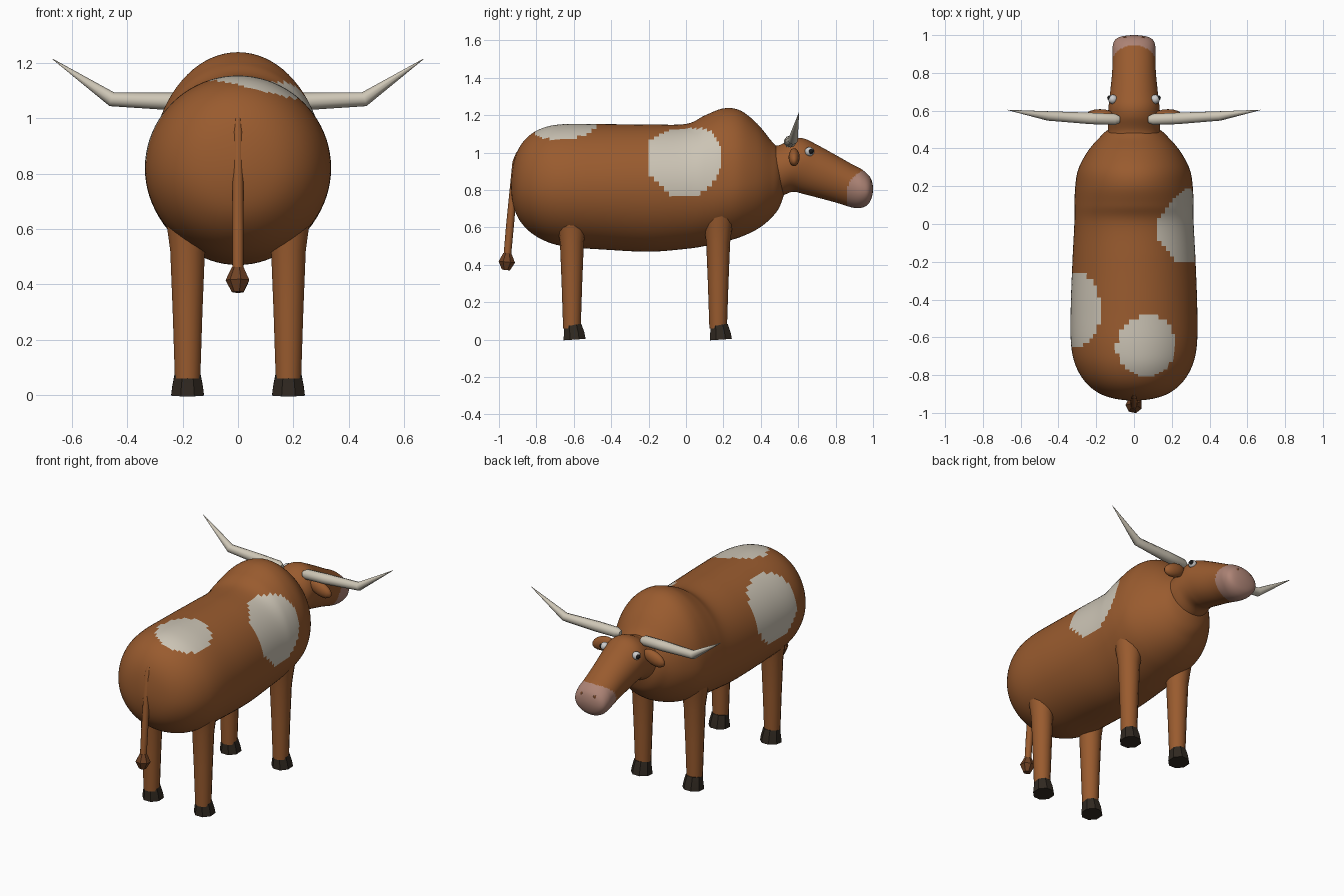
import bpy, bmesh, math
from mathutils import Vector, Matrix

if "Cube" in bpy.data.objects:
    bpy.data.objects.remove(bpy.data.objects["Cube"])


def mat(name, r, g, b):
    m = bpy.data.materials.new(name)
    m.diffuse_color = (r, g, b, 1)
    m.use_nodes = True
    m.node_tree.nodes["Principled BSDF"].inputs["Base Color"].default_value = m.diffuse_color
    return m


BROWN = mat("brown_hide", .32, .105, .028)
WHITE = mat("white_patch", .6, .55, .46)
PINK = mat("muzzle_skin", .42, .23, .18)
HORN = mat("horn", .62, .57, .47)
DARK = mat("hoof", .03, .022, .015)
TUFT = mat("tuft_hair", .16, .055, .018)
EYE = mat("eye_white", .8, .8, .8)
BLACK = mat("pupil", .01, .01, .01)


def finish(name, bm, mats, smooth=30, pick=None):
    bmesh.ops.remove_doubles(bm, verts=bm.verts, dist=1e-5)
    bmesh.ops.recalc_face_normals(bm, faces=bm.faces)
    if pick:
        for f in bm.faces:
            f.material_index = pick(f.calc_center_median())
    me = bpy.data.meshes.new(name)
    bm.to_mesh(me)
    bm.free()
    for m in mats:
        me.materials.append(m)
    ob = bpy.data.objects.new(name, me)
    bpy.context.collection.objects.link(ob)
    if smooth:
        bpy.ops.object.select_all(action='DESELECT')
        ob.select_set(True)
        bpy.context.view_layer.objects.active = ob
        bpy.ops.object.shade_smooth_by_angle(angle=math.radians(smooth))
    return ob


def skin(bm, rings):
    n = len(rings[0])
    for a, b in zip(rings, rings[1:]):
        for i in range(n):
            j = (i + 1) % n
            bm.faces.new((a[i], a[j], b[j], b[i]))


def loft(name, keys, mats, pick, n=80, sub=8):
    """Smooth loft along y; key = (y, top z, bottom z, widest z, half width), poles at both ends."""
    flip = lambda k: (k[0], k[2], k[1], k[3], -k[4])
    ks = [flip(keys[1])] + keys + [flip(keys[-2])]
    bm, rings = bmesh.new(), []
    for s in range(len(keys) - 1):
        last = s == len(keys) - 2
        for t in [i / sub for i in range(sub + last)]:
            p = [.5 * (2 * b + (c - a) * t + (2*a - 5*b + 4*c - d) * t*t + (3*b - a - 3*c + d) * t**3)
                 for a, b, c, d in zip(*ks[s:s + 4])]
            if last and t == 1:
                p = list(keys[-1])
            y, top, bot, mid, hw = p
            ring = []
            for i in range(n):
                a = 2 * math.pi * i / n
                s_ = math.sin(a)
                z = mid + s_ * ((top - mid) if s_ > 0 else (mid - bot))
                ring.append(bm.verts.new((hw * math.cos(a), y, z)))
            rings.append(ring)
    skin(bm, rings)
    return finish(name, bm, mats, 60, pick)


def tube(name, path, radii, m, n=12, smooth=40):
    bm, rings = bmesh.new(), []
    pts = [Vector(p) for p in path]
    for i, (p, r) in enumerate(zip(pts, radii)):
        d = (pts[min(i + 1, len(pts) - 1)] - pts[max(i - 1, 0)]).normalized()
        q = d.to_track_quat('Z', 'Y')
        rings.append([bm.verts.new(p + q @ Vector((r * math.cos(a), r * math.sin(a), 0)))
                      for a in [2 * math.pi * (k + .5) / n for k in range(n)]])
    skin(bm, rings)
    bm.faces.new(rings[0])
    bm.faces.new(rings[-1])
    return finish(name, bm, [m], smooth)


def ball(name, loc, size, m, rot=0, seg=16):
    bm = bmesh.new()
    mtx = Matrix.Translation(loc) @ Matrix.Rotation(rot, 4, 'Y') @ Matrix.Diagonal((*size, 1))
    bmesh.ops.create_uvsphere(bm, u_segments=seg, v_segments=max(4, seg // 2), radius=1, matrix=mtx)
    return finish(name, bm, [m], 60)


# body with shoulder hump and white patches
PATCHES = [((.25, -.01, .96), .208), ((-.28, -.455, .93), .206), ((.07, -.645, 1.13), .163)]


def hide(c):
    return int(any((c - Vector(p)).length < r for p, r in PATCHES))


loft("body", [
    (-.935, .82, .82, .82, 0), (-.915, .97, .69, .82, .14), (-.86, 1.07, .60, .82, .235),
    (-.77, 1.13, .535, .82, .3), (-.65, 1.152, .498, .82, .332), (-.45, 1.152, .482, .82, .335),
    (-.2, 1.15, .47, .82, .326), (0, 1.153, .485, .82, .316), (.1, 1.198, .5, .82, .315),
    (.2, 1.236, .522, .82, .311), (.29, 1.225, .548, .83, .295), (.38, 1.155, .59, .84, .248),
    (.45, 1.07, .645, .85, .19), (.505, 1.0, .72, .86, .125), (.54, .87, .87, .87, 0),
], [BROWN, WHITE], hide)

# neck and head with pink muzzle
loft("head", [
    (.38, .9, .9, .9, 0), (.42, 1.02, .76, .9, .13), (.5, 1.04, .765, .91, .138),
    (.57, 1.072, .79, .93, .138), (.63, 1.075, .778, .94, .134), (.7, 1.042, .76, .91, .126),
    (.8, .987, .733, .87, .116), (.89, .936, .706, .83, .113), (.94, .91, .705, .81, .113),
    (.975, .88, .725, .80, .1), (.993, .85, .76, .80, .065), (1.0, .805, .805, .805, 0),
], [BROWN, PINK], lambda c: int(c.y > .863 + 9 * max(0, c.z - .81) ** 2))

for side, sx in (("right", 1), ("left", -1)):
    # legs and hooves
    for end, y in (("front", .172), ("hind", -.61)):
        x = sx * .182
        tube(f"{end}_{side}_leg", [(x, y, .06), (x, y, .3), (x, y, .52), (x, y, .6), (x, y, .7)],
             [.047, .055, .064, .075, .09], BROWN, 14)
        tube(f"{end}_{side}_hoof", [(x, y + .014, 0), (x, y + .012, .03), (x, y + .005, .078)],
             [.064, .06, .05], DARK, 8, 20)
    # horn: sideways shaft, then upswept tip
    tube(f"{side}_horn", [(sx * .075, .552, 1.055), (sx * .1, .554, 1.057), (sx * .23, .559, 1.06),
                          (sx * .455, .572, 1.068), (sx * .67, .604, 1.214)],
         [.018, .031, .032, .026, .001], HORN, 10)
    # drooping ear
    ball(f"{side}_ear", (sx * .18, .578, .975), (.078, .03, .043), BROWN, sx * .35)
    # eye and pupil
    ball(f"{side}_eye", (sx * .112, .66, 1.005), (.025, .025, .025), EYE)
    ball(f"{side}_pupil", (sx * .126, .668, 1.006), (.016, .014, .015), BLACK)
    # nostril
    ball(f"{side}_nostril", (sx * .045, .981, .845), (.013, .012, .014), TUFT, 0, 10)

# tail with tuft
tube("tail", [(0, -.895, 1.0), (0, -.91, .95), (0, -.925, .78), (0, -.942, .6), (0, -.957, .43)],
     [.012, .018, .02, .021, .02], BROWN, 10)
tube("tail_tuft", [(0, -.955, .462), (0, -.958, .415), (0, -.963, .372)], [.022, .045, .022], TUFT, 7, 0)
